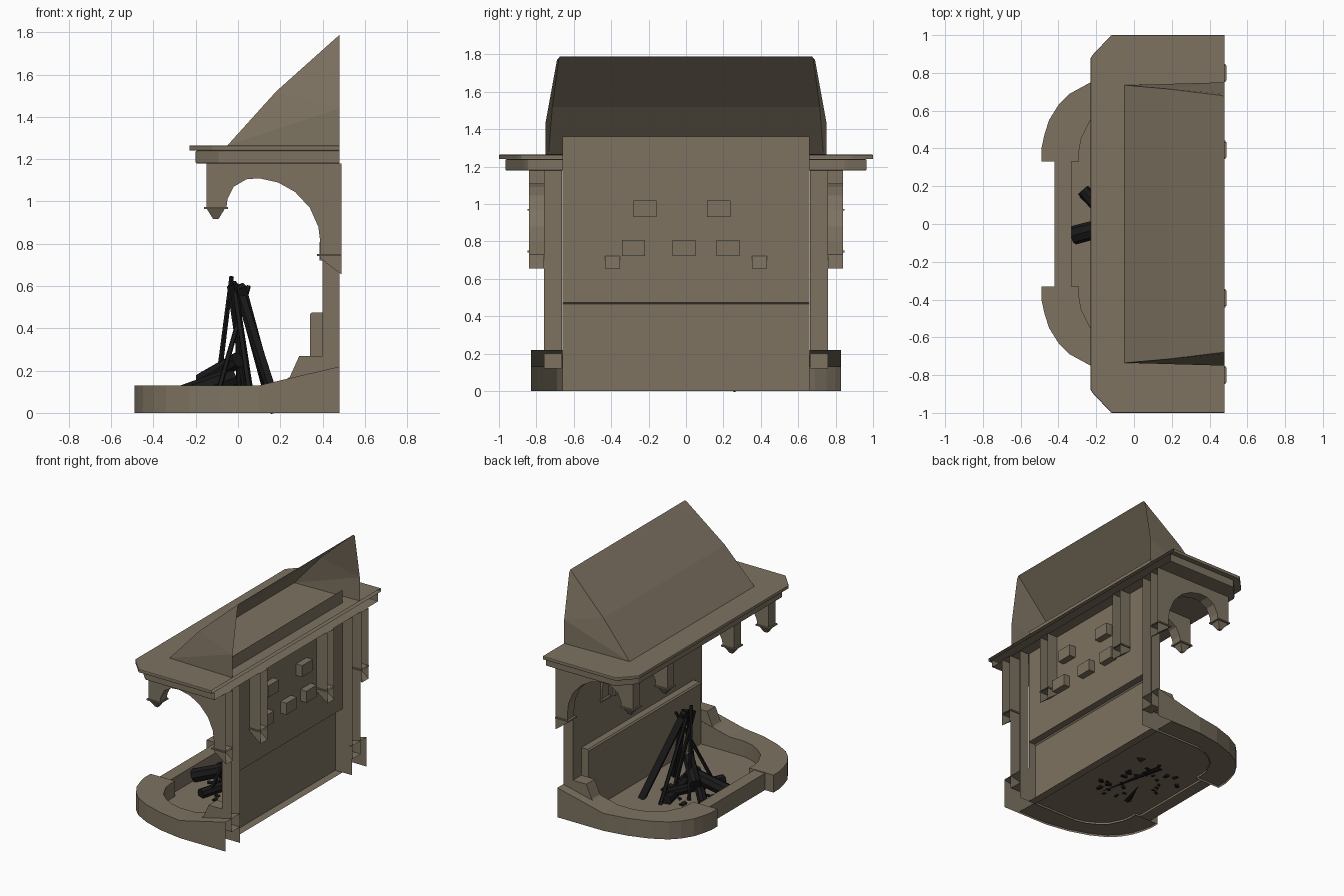
import bpy, bmesh, math, random
from mathutils import Vector

if "Cube" in bpy.data.objects:
    bpy.data.objects.remove(bpy.data.objects["Cube"])

random.seed(4)


def material(name, rgb):
    m = bpy.data.materials.new(name)
    m.diffuse_color = (*rgb, 1)
    m.use_nodes = True
    m.node_tree.nodes["Principled BSDF"].inputs["Base Color"].default_value = m.diffuse_color
    return m


STONE = material("warm_stone", (0.205, 0.170, 0.120))
CHAR = material("charred_wood", (0.010, 0.010, 0.010))


def finish(bm, name, mat=STONE, back=None, recalc=True):
    """Turn a bmesh into an object; 'back' removes the open rear faces beyond that x."""
    if recalc:
        bmesh.ops.recalc_face_normals(bm, faces=bm.faces[:])
    if back is not None:
        rear = [f for f in bm.faces if all(v.co.x > back for v in f.verts)]
        bmesh.ops.delete(bm, geom=rear, context='FACES')
    me = bpy.data.meshes.new(name)
    bm.to_mesh(me)
    bm.free()
    me.materials.append(mat)
    ob = bpy.data.objects.new(name, me)
    bpy.context.collection.objects.link(ob)
    return ob


def prism(name, pts, lo, hi, axis='y', back=None):
    """Extrude an (x,z) profile along y, or an (x,y) outline along z."""
    bm = bmesh.new()
    at = (lambda p, t: (p[0], t, p[1])) if axis == 'y' else (lambda p, t: (p[0], p[1], t))
    a = [bm.verts.new(at(p, lo)) for p in pts]
    b = [bm.verts.new(at(p, hi)) for p in pts]
    bm.faces.new(a)
    bm.faces.new(b[::-1])
    for i in range(len(pts)):
        j = (i + 1) % len(pts)
        bm.faces.new((a[i], b[i], b[j], a[j]))
    return finish(bm, name, back=back)


def box(name, x0, x1, y0, y1, z0, z1, back=None):
    return prism(name, [(x0, z0), (x1, z0), (x1, z1), (x0, z1)], y0, y1, back=back)


def log(name, a, b, r, sides=7, tip=1.0):
    """A faceted stick running from a to b."""
    a, b = Vector(a), Vector(b)
    bm = bmesh.new()
    bmesh.ops.create_cone(bm, cap_ends=True, segments=sides, radius1=r,
                          radius2=r * tip, depth=(b - a).length)
    rot = (b - a).to_track_quat('Z', 'Y')
    for v in bm.verts:
        v.co = rot @ v.co + (a + b) / 2
    return finish(bm, name, CHAR)


# Hearth rim: stations of (outer x, outer y, inner x, inner y), rising toward the back
RIM = [(-.49, .33, -.29, .33), (-.49, .40, -.29, .39), (-.475, .47, -.28, .45),
       (-.45, .55, -.23, .55), (-.40, .63, -.17, .60), (-.34, .69, -.10, .64),
       (-.23, .75, -.02, .66), (-.08, .80, .04, .66), (.10, .83, .10, .66),
       (.48, .83, .48, .66)]


def rim_height(x):
    return 0.13 + max(0, x - 0.10) * 0.235


for s, side in ((1, "left"), (-1, "right")):
    bm = bmesh.new()
    rows = []
    for ox, oy, ix, iy in RIM:
        rows.append([bm.verts.new(c) for c in (
            (ox, s * oy, 0), (ox, s * oy, rim_height(ox)),
            (ix, s * iy, rim_height(ix)), (ix, s * iy, 0))])
    bm.faces.new(rows[0])
    for p, q in zip(rows, rows[1:]):
        for k in range(3):
            bm.faces.new((p[k], p[k + 1], q[k + 1], q[k]))
    finish(bm, "hearth_rim_" + side)

    # Pilaster and stepped foot block at each end of the wall
    y0, y1 = sorted((s * .662, s * .76))
    box("pilaster_" + side, .40, .48, y0, y1, .12, 1.18, back=.479)
    prism("foot_block_" + side, [(.20, .14), (.245, .17), (.29, .27), (.40, .27), (.40, .14)], y0, y1)

# Front curb and hearth floor
box("front_curb", -.42, -.33, -.33, .33, 0, .125)
bm = bmesh.new()
half = [(-.42, .33)] + [(p[0], p[1]) for p in RIM[:-1]] + [(.34, .83)]
outline = [(x, -y) for x, y in half] + [(x, y) for x, y in half[::-1]]
bm.faces.new([bm.verts.new((x, y, .015)) for x, y in outline])
finish(bm, "hearth_floor", recalc=False)

# Back wall: thick lower part, thin upper sheet that runs up into the hood
prism("lower_wall", [(.34, 0), (.34, .465), (.35, .475), (.40, .475), (.40, 0)], -.66, .66, back=.399)
bm = bmesh.new()
bm.faces.new([bm.verts.new(c) for c in ((.40, .66, .475), (.40, -.66, .475),
                                       (.40, -.66, 1.36), (.40, .66, 1.36))][::-1])
finish(bm, "upper_wall", recalc=False)

# Loose bricks set through the wall
for i, (y, z) in enumerate([(-.22, .975), (.175, .975), (-.28, .765), (-.01, .765), (.225, .765)]):
    box(f"wall_brick_{i}", .385, .45, y - .062, y + .062, z - .043, z + .043)

# Four arched brackets with pendants and rear corbels
ARCH = [(.49, 1.18), (-.15, 1.18), (-.15, .97), (-.055, .97), (-.05, 1.01), (-.02, 1.07),
        (.04, 1.105), (.10, 1.11), (.19, 1.09), (.27, 1.045), (.34, .97), (.38, .88),
        (.39, .80), (.39, .73), (.49, .655)]
for i, yc in enumerate((-.80, -.393, .393, .80)):
    w = .04
    prism(f"arch_bracket_{i}", ARCH, yc - w, yc + w, back=.485)
    box(f"bracket_cap_{i}", -.16, -.048, yc - w - .008, yc + w + .008, .965, .975)
    box(f"corbel_cap_{i}", .373, .485, yc - w - .008, yc + w + .008, .742, .752, back=.48)
    bm = bmesh.new()
    top = [bm.verts.new((-.105 + a * .043, yc + b * .038, .966))
           for a, b in ((-1, -1), (1, -1), (1, 1), (-1, 1))]
    low = [bm.verts.new((-.105 + a * .012, yc + b * .012, .916))
           for a, b in ((-1, -1), (1, -1), (1, 1), (-1, 1))]
    bm.faces.new(top)
    bm.faces.new(low)
    for k in range(4):
        bm.faces.new((top[k], top[k - 1], low[k - 1], low[k]))
    finish(bm, f"pendant_{i}")


# Two-tier mantel with clipped front corners, open at the back
def mantel(name, x0, y1, cut, z0, z1):
    h = [(.48, y1), (x0 + cut, y1), (x0 + cut * .15, y1 - cut * .9), (x0, y1 - cut * 1.1)]
    pts = h + [(x, -y) for x, y in h[::-1]]
    ob = prism(name, pts, z0, z1, axis='z', back=.479)
    bev = ob.modifiers.new("soft_edge", 'BEVEL')
    bev.width = .005
    bev.segments = 2


mantel("mantel_lower", -.20, .965, .11, 1.18, 1.24)
mantel("mantel_shelf", -.23, 1.0, .11, 1.24, 1.265)

# Sloped chimney hood, open at the back
bm = bmesh.new()
front = [(-.05, .735, 1.265), (.18, .715, 1.52), (.465, .68, 1.775), (.48, .675, 1.788)]
rear = [(.48, .75, 1.265), (.48, .75, 1.44), (.48, .69, 1.77)]
L = [bm.verts.new(p) for p in front + rear]
R = [bm.verts.new((x, -y, z)) for x, y, z in front + rear]
for k in range(3):
    bm.faces.new((L[k], L[k + 1], R[k + 1], R[k]))
for V in (L, R):
    bm.faces.new((V[0], V[4], V[5]))
    bm.faces.new((V[0], V[5], V[1]))
    bm.faces.new((V[1], V[5], V[6], V[2]))
    bm.faces.new((V[2], V[6], V[3]))
finish(bm, "hood")

# Fire: leaning sticks, lying logs and scattered coals
log("leaning_plank", (.17, .28, .01), (.01, -.01, .60), .032, 4)
log("leaning_beam", (.19, -.14, .01), (0, .02, .60), .026, 5)
for i, (a, b, r) in enumerate([
        ((.01, .29, .01), (-.01, -.02, .61), .015), ((-.11, .12, .01), (-.03, -.02, .645), .014),
        ((.07, -.20, .01), (-.02, .02, .62), .017), ((-.12, -.18, .01), (.05, .05, .60), .014),
        ((.05, .08, .01), (-.04, -.04, .60), .016)]):
    log(f"stick_{i}", a, b, r, 5, .8)
for i, (a, b, r) in enumerate([
        ((-.32, -.06, .06), (-.02, .02, .17), .050), ((-.17, .13, .15), (0, -.03, .25), .042),
        ((-.27, .18, .05), (.03, -.16, .07), .035), ((-.02, .26, .04), (.08, -.24, .05), .038),
        ((-.14, -.24, .04), (.02, .20, .06), .036)]):
    log(f"lying_log_{i}", a, b, r, 8, .95)
for i in range(22):
    t, d = random.uniform(0, math.tau), random.uniform(.12, .32)
    x, y = -.05 + d * .75 * math.cos(t), d * math.sin(t)
    u = random.uniform(0, math.tau)
    k = random.uniform(.012, .024)
    log(f"coal_{i}", (x, y, .017), (x + k * 2 * math.cos(u), y + k * 2 * math.sin(u), .022), k * .8, 5)
